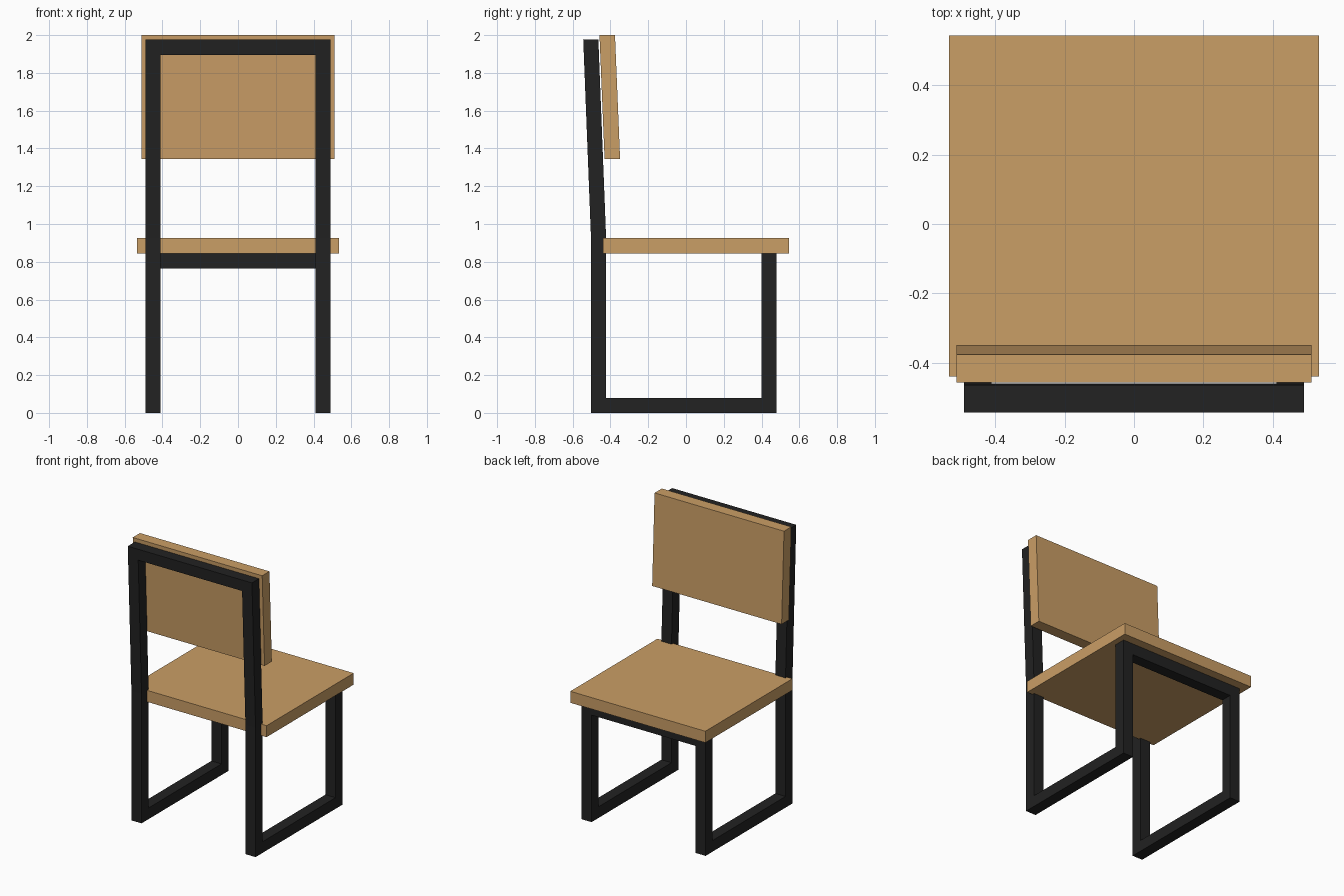
import bpy
import bmesh

if "Cube" in bpy.data.objects:
    bpy.data.objects.remove(bpy.data.objects["Cube"])


def material(name, rgb):
    m = bpy.data.materials.new(name)
    m.diffuse_color = (*rgb, 1.0)
    m.use_nodes = True
    m.node_tree.nodes["Principled BSDF"].inputs["Base Color"].default_value = m.diffuse_color
    return m


WOOD = material("light wood", (0.591, 0.342, 0.133))
METAL = material("black metal", (0.016, 0.016, 0.016))


def prism(name, profile, x0, x1, mat):
    """Extrude a (y, z) outline along x."""
    bm = bmesh.new()
    face = bm.faces.new([bm.verts.new((x0, y, z)) for y, z in profile])
    ext = bmesh.ops.extrude_face_region(bm, geom=[face])
    moved = [g for g in ext["geom"] if isinstance(g, bmesh.types.BMVert)]
    bmesh.ops.translate(bm, verts=moved, vec=(x1 - x0, 0, 0))
    bmesh.ops.recalc_face_normals(bm, faces=bm.faces)
    me = bpy.data.meshes.new(name)
    bm.to_mesh(me)
    bm.free()
    me.materials.append(mat)
    ob = bpy.data.objects.new(name, me)
    bpy.context.collection.objects.link(ob)
    return ob


def slab(y0, y1, z0, z1, lean=0.0):
    """Four-sided outline whose top is shifted by lean."""
    return [(y0, z0), (y1, z0), (y1 + lean, z1), (y0 + lean, z1)]


T = 0.08               # bar thickness
W, IN = 0.491, 0.411   # frame outer and inner half width
BACK, FRONT = -0.503, 0.48
SEAT_Z, SEAT_TOP, TOP = 0.845, 0.927, 1.976
LEAN = -0.041          # backward lean of the posts at the top

# Side frames: leaning post, floor runner and short leg in one outline
side = [(BACK, 0), (FRONT, 0), (FRONT, SEAT_Z), (FRONT - T, SEAT_Z),
        (FRONT - T, T), (BACK + T, T), (BACK + T, SEAT_TOP),
        (BACK + T + LEAN, TOP), (BACK + LEAN, TOP), (BACK, SEAT_TOP)]
for label, s in (("left", -1), ("right", 1)):
    prism(label + "_side_frame", side, s * IN, s * W, METAL)

# Cross bars: under the seat, and across the top of the posts
prism("seat_crossbar", slab(FRONT - T, FRONT, SEAT_Z - T, SEAT_Z), -IN, IN, METAL)
k = LEAN * T / (TOP - SEAT_TOP)
y = BACK + LEAN - k
prism("top_crossbar", slab(y, y + T, TOP - T, TOP, k), -IN, IN, METAL)

# Wooden boards
prism("seat", slab(-0.44, 0.544, SEAT_Z, SEAT_TOP), -0.534, 0.534, WOOD)
prism("backrest", slab(-0.431, -0.349, 1.345, 2.0, -0.027), -0.512, 0.512, WOOD)
